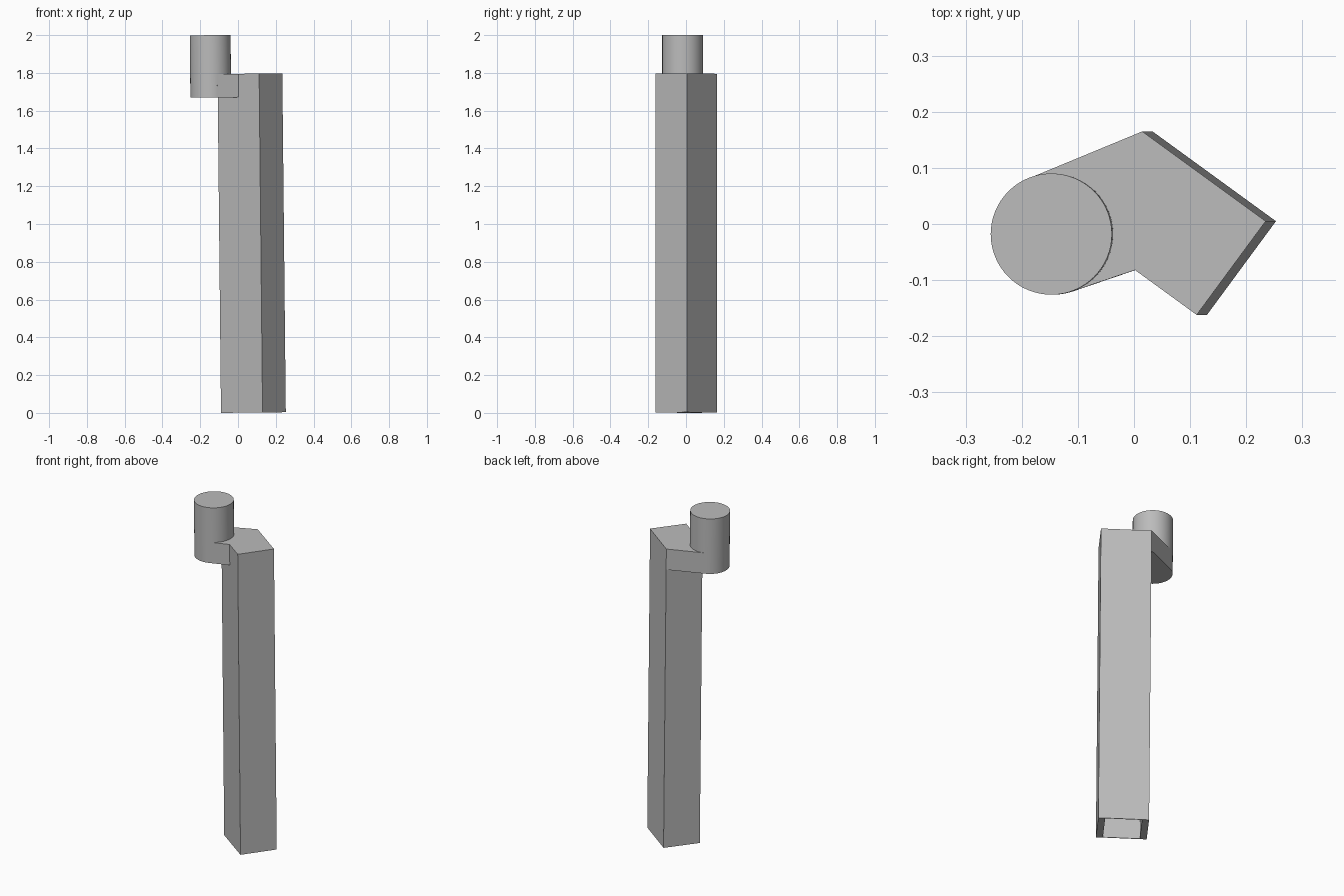
import bpy, bmesh, math
from mathutils import Vector, Matrix

cube = bpy.data.objects.get("Cube")
if cube:
    bpy.data.objects.remove(cube, do_unlink=True)

grey = bpy.data.materials.new("plain grey")
grey.use_nodes = True
tone = (0.5, 0.5, 0.5, 1)
grey.diffuse_color = tone
grey.node_tree.nodes["Principled BSDF"].inputs["Base Color"].default_value = tone

# The whole model leans very slightly towards -x
LEAN = Matrix.Translation((0, 0, 0.001)) @ Matrix.Rotation(-0.0102, 4, "Y")
ARM_LOW, POST_TOP, PEG_TOP = 1.67, 1.794, 2.0


def finish(bm, name):
    bmesh.ops.recalc_face_normals(bm, faces=bm.faces)
    bm.transform(LEAN)
    mesh = bpy.data.meshes.new(name)
    bm.to_mesh(mesh)
    bm.free()
    mesh.materials.append(grey)
    obj = bpy.data.objects.new(name, mesh)
    bpy.context.collection.objects.link(obj)
    return obj


def prism(bm, outline, low, high):
    """Extrude a plan outline between two heights; return its bottom face."""
    base = bm.faces.new([bm.verts.new((p.x, p.y, low)) for p in outline])
    top = bmesh.ops.extrude_face_region(bm, geom=[base], use_keep_orig=True)
    moved = [v for v in top["geom"] if isinstance(v, bmesh.types.BMVert)]
    bmesh.ops.translate(bm, verts=moved, vec=(0, 0, high - low))
    return base


# Post: rectangular plan turned about z, open pocket in the foot
right, back = Vector((0.253, 0.005)), Vector((0.033, 0.165))
front = Vector((0.13, -0.162))
left = back + front - right
along, across = (back - right).normalized(), (front - right).normalized()
post = bmesh.new()
foot = prism(post, [right, back, left, front], 0, POST_TOP)
rim = 0.037 * along
lip = 0.004 * across
pocket = [right + rim + lip, back - rim + lip, left - rim - lip, front + rim - lip]
inner = bmesh.ops.inset_region(post, faces=[foot], thickness=0.01, use_even_offset=True)
for v in foot.verts:
    spot = min(pocket, key=lambda p: (p - v.co.xy).length)
    v.co = (spot.x, spot.y, 0)
well = bmesh.ops.extrude_face_region(post, geom=[foot])
bmesh.ops.translate(post, vec=(0, 0, 0.6),
                    verts=[v for v in well["geom"] if isinstance(v, bmesh.types.BMVert)])
bmesh.ops.delete(post, geom=[f for f in [foot] if f.is_valid], context="FACES")
finish(post, "post")

# Peg: upright round pin beside the post
centre, radius = Vector((-0.127, -0.018)), 0.108
peg = bmesh.new()
bmesh.ops.create_cone(peg, cap_ends=True, segments=64, radius1=radius, radius2=radius,
                      depth=PEG_TOP - ARM_LOW,
                      matrix=Matrix.Translation((*centre, (PEG_TOP + ARM_LOW) / 2)))
pin = finish(peg, "peg")
bpy.context.view_layer.objects.active = pin
pin.select_set(True)
bpy.ops.object.shade_smooth_by_angle(angle=math.radians(40))


def tangent(point, side):
    """Point where a line from the given corner touches the peg."""
    d = point - centre
    a = math.atan2(d.y, d.x) + side * math.acos(radius / d.length)
    return centre + radius * Vector((math.cos(a), math.sin(a)))


# Arm: web joining the peg to the back and front-left faces of the post
middle = (left + front) / 2
arm = bmesh.new()
prism(arm, [back, tangent(back, 1), tangent(middle, -1), middle, left], ARM_LOW, POST_TOP)
finish(arm, "arm")
